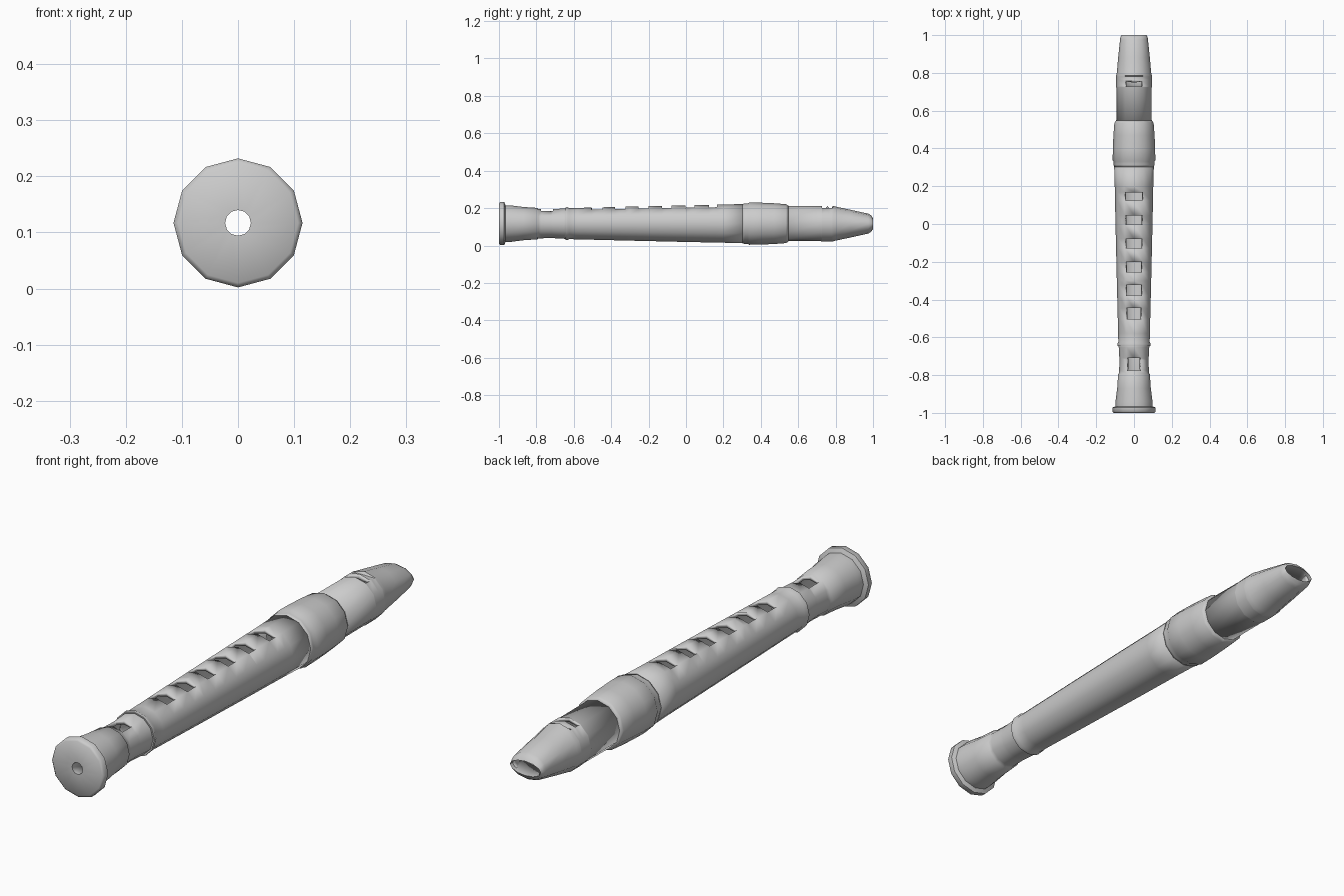
import bpy, bmesh, math

if "Cube" in bpy.data.objects:
    bpy.data.objects.remove(bpy.data.objects["Cube"])

SIDES = 12
TOP = 3          # index of the vertex on the top ridge
AXIS_Z = 0.117


def insert_row(rows, y):
    """Add an interpolated ring to the profile at y."""
    for i in range(len(rows) - 1):
        a, b = rows[i], rows[i + 1]
        if a[0] < y < b[0]:
            t = (y - a[0]) / (b[0] - a[0])
            rows.insert(i + 1, tuple(p + (q - p) * t for p, q in zip(a, b)))
            return


def turned(name, profile, holes=(), sunk=()):
    """Lathe (y, rx[, rz]) rings round the y axis, opening holes on top."""
    rows = [(p[0], p[1], p[-1]) for p in profile]
    for lo, hi in holes:
        insert_row(rows, lo)
        insert_row(rows, hi)
    for y, drop in sunk:
        insert_row(rows, y)
    bm = bmesh.new()
    rings = []
    for y, rx, rz in rows:
        ring = []
        for j in range(SIDES):
            a = 2 * math.pi * j / SIDES
            ring.append(bm.verts.new((rx * math.cos(a), y, AXIS_Z + rz * math.sin(a))))
        for sy, drop in sunk:
            if abs(sy - y) < 1e-5:
                ring[TOP].co.z -= drop
        rings.append(ring)
    for i in range(len(rings) - 1):
        mid = (rows[i][0] + rows[i + 1][0]) / 2
        opened = any(lo < mid < hi for lo, hi in holes)
        for j in range(SIDES):
            if opened and j in (TOP - 1, TOP):
                continue
            k = (j + 1) % SIDES
            bm.faces.new((rings[i][j], rings[i + 1][j], rings[i + 1][k], rings[i][k]))
    mesh = bpy.data.meshes.new(name)
    bm.to_mesh(mesh)
    bm.free()
    ob = bpy.data.objects.new(name, mesh)
    bpy.context.collection.objects.link(ob)
    # wall thickness
    mod = ob.modifiers.new("wall", 'SOLIDIFY')
    mod.thickness = 0.015
    mod.offset = -1
    bpy.ops.object.select_all(action='DESELECT')
    ob.select_set(True)
    bpy.context.view_layer.objects.active = ob
    bpy.ops.object.shade_smooth_by_angle(angle=math.radians(50))
    return ob


# flared foot with a narrow bore and one tone hole
turned("foot_joint", [
    (-0.94, 0.023), (-1.0, 0.023), (-1.0, 0.107), (-0.993, 0.115), (-0.972, 0.115),
    (-0.965, 0.098), (-0.94, 0.098), (-0.87, 0.089), (-0.795, 0.084),
    (-0.79, 0.079), (-0.72, 0.077), (-0.65, 0.081), (-0.64, 0.082)],
    holes=[(-0.775, -0.71)])

# tapered middle joint with six tone holes
holes = []
for i in range(6):
    centre, half = 0.145 - 0.124 * i, 0.022 + 0.0014 * i
    holes.append((centre - half, centre + half))
turned("middle_joint", [
    (-0.645, 0.078), (-0.645, 0.087), (-0.635, 0.088), (-0.625, 0.083), (-0.58, 0.084),
    (-0.3, 0.091), (0.0, 0.098), (0.2, 0.102), (0.305, 0.105)],
    holes=holes)

# bulged socket with a bead at its lower edge
turned("head_socket", [
    (0.3, 0.104), (0.315, 0.109), (0.33, 0.108), (0.338, 0.113), (0.40, 0.112),
    (0.47, 0.109), (0.535, 0.104), (0.548, 0.095)])

# head with voicing window and flattened beak ending in a lens-shaped duct
turned("head_and_beak", [
    (0.545, 0.094), (0.72, 0.093), (0.725, 0.095), (0.785, 0.095), (0.80, 0.091),
    (0.88, 0.084, 0.074), (0.975, 0.074, 0.053), (0.99, 0.072, 0.044),
    (1.0, 0.067, 0.028), (0.92, 0.062, 0.025)],
    holes=[(0.728, 0.757)], sunk=[(0.765, 0.012), (0.78, 0.012)])
